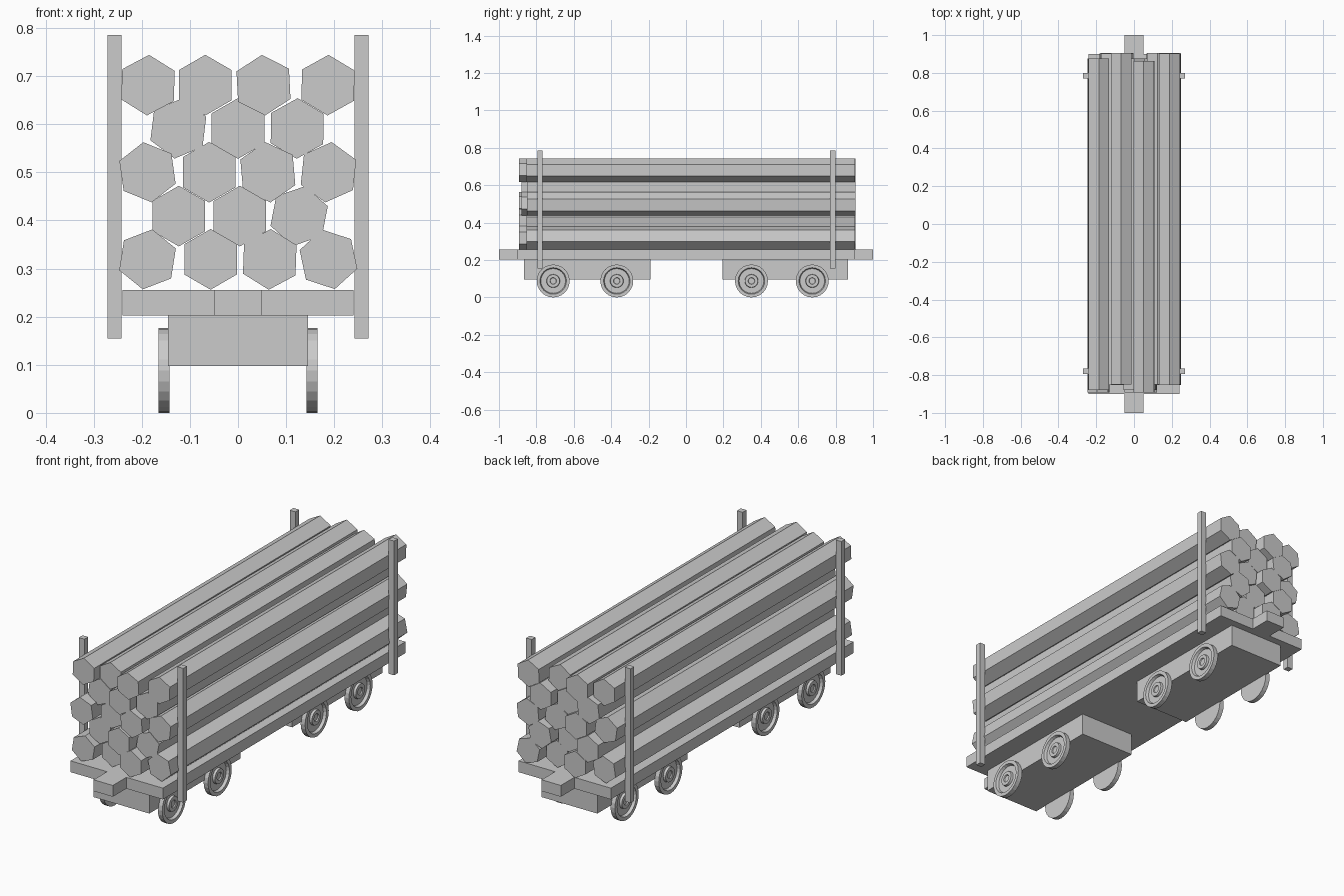
import bpy, bmesh, math
from mathutils import Matrix, Vector

if "Cube" in bpy.data.objects:
    bpy.data.objects.remove(bpy.data.objects["Cube"], do_unlink=True)

grey = bpy.data.materials.new("plain_grey")
grey.use_nodes = True
GREY = (0.6, 0.6, 0.6, 1)
grey.diffuse_color = GREY
grey.node_tree.nodes["Principled BSDF"].inputs["Base Color"].default_value = GREY


def finish(bm, name):
    bmesh.ops.recalc_face_normals(bm, faces=bm.faces)
    mesh = bpy.data.meshes.new(name)
    bm.to_mesh(mesh)
    bm.free()
    mesh.materials.append(grey)
    obj = bpy.data.objects.new(name, mesh)
    bpy.context.collection.objects.link(obj)
    return obj


def box(name, lo, hi):
    lo, hi = Vector(lo), Vector(hi)
    bm = bmesh.new()
    bmesh.ops.create_cube(bm, size=1)
    bmesh.ops.scale(bm, vec=hi - lo, verts=bm.verts)
    bmesh.ops.translate(bm, vec=(lo + hi) / 2, verts=bm.verts)
    return finish(bm, name)


def log(name, x, z, turn, y0, y1, radius=0.063):
    # Six-sided prism along y, one corner up, turned clockwise by "turn" degrees
    bm = bmesh.new()
    bmesh.ops.create_cone(bm, cap_ends=True, segments=6, radius1=radius,
                          radius2=radius, depth=y1 - y0)
    place = (Matrix.Translation((x, (y0 + y1) / 2, z))
             @ Matrix.Rotation(math.radians(turn), 4, 'Y')
             @ Matrix.Rotation(math.radians(90), 4, 'X'))
    bmesh.ops.transform(bm, matrix=place, verts=bm.verts)
    return finish(bm, name)


def wheel(name, side, y):
    # Lathed disc: plain back, raised rim, recessed web and stepped hub
    profile = [(0, 0.142), (0.088, 0.142), (0.088, 0.165), (0.071, 0.165),
               (0.066, 0.152), (0.036, 0.152), (0.034, 0.163),
               (0.018, 0.163), (0.016, 0.158), (0, 0.158)]
    bm = bmesh.new()
    verts = [bm.verts.new((side * x, 0, r)) for r, x in profile]
    edges = [bm.edges.new(pair) for pair in zip(verts, verts[1:])]
    bmesh.ops.spin(bm, geom=verts + edges, cent=(0, 0, 0), axis=(1, 0, 0),
                   angle=math.tau, steps=24)
    bmesh.ops.remove_doubles(bm, verts=bm.verts, dist=0.0005)
    bmesh.ops.translate(bm, vec=(0, y, 0.088), verts=bm.verts)
    return finish(bm, name)


# Deck and couplers
box("deck", (-0.24, -0.9, 0.202), (0.24, 0.9, 0.255))
box("front_coupler", (-0.05, -1, 0.202), (0.05, -0.9, 0.255))
box("back_coupler", (-0.05, 0.9, 0.202), (0.05, 1, 0.255))

# Wheel trucks
box("front_truck", (-0.145, -0.865, 0.097), (0.145, -0.19, 0.202))
box("back_truck", (-0.145, 0.195, 0.097), (0.145, 0.865, 0.202))

# Wheels and corner stakes
for side, label in ((1, "left"), (-1, "right")):
    for i, y in enumerate((-0.71, -0.37, 0.35, 0.675)):
        wheel(f"{label}_wheel_{i + 1}", side, y)
    for end, y in (("front", -0.78), ("back", 0.785)):
        xs = sorted((side * 0.242, side * 0.271))
        box(f"{label}_{end}_stake", (xs[0], y - 0.014, 0.155), (xs[1], y + 0.014, 0.785))

# Stacked logs: rows of (x, turn) at each height, ends slightly uneven
rows = [
    (0.319, [(-0.188, 9), (-0.057, 0), (0.066, 2), (0.188, -12)]),
    (0.409, [(-0.123, 0), (0.004, 0), (0.127, 11)]),
    (0.500, [(-0.188, -8), (-0.06, 0), (0.062, -5), (0.188, 6)]),
    (0.591, [(-0.124, 7), (0, 0), (0.123, 1)]),
    (0.681, [(-0.187, 2), (-0.068, 0), (0.053, -3), (0.187, 1)]),
]
shifts = [-0.01, 0.02, -0.022, 0.018]
for r, (z, logs) in enumerate(rows):
    for i, (x, turn) in enumerate(logs):
        shift = shifts[(i + r + r // 4 * 4 - (r if r == 4 else 0)) % 4]
        log(f"log_{r + 1}_{i + 1}", x, z, turn, shift - 0.87, shift + 0.885)
